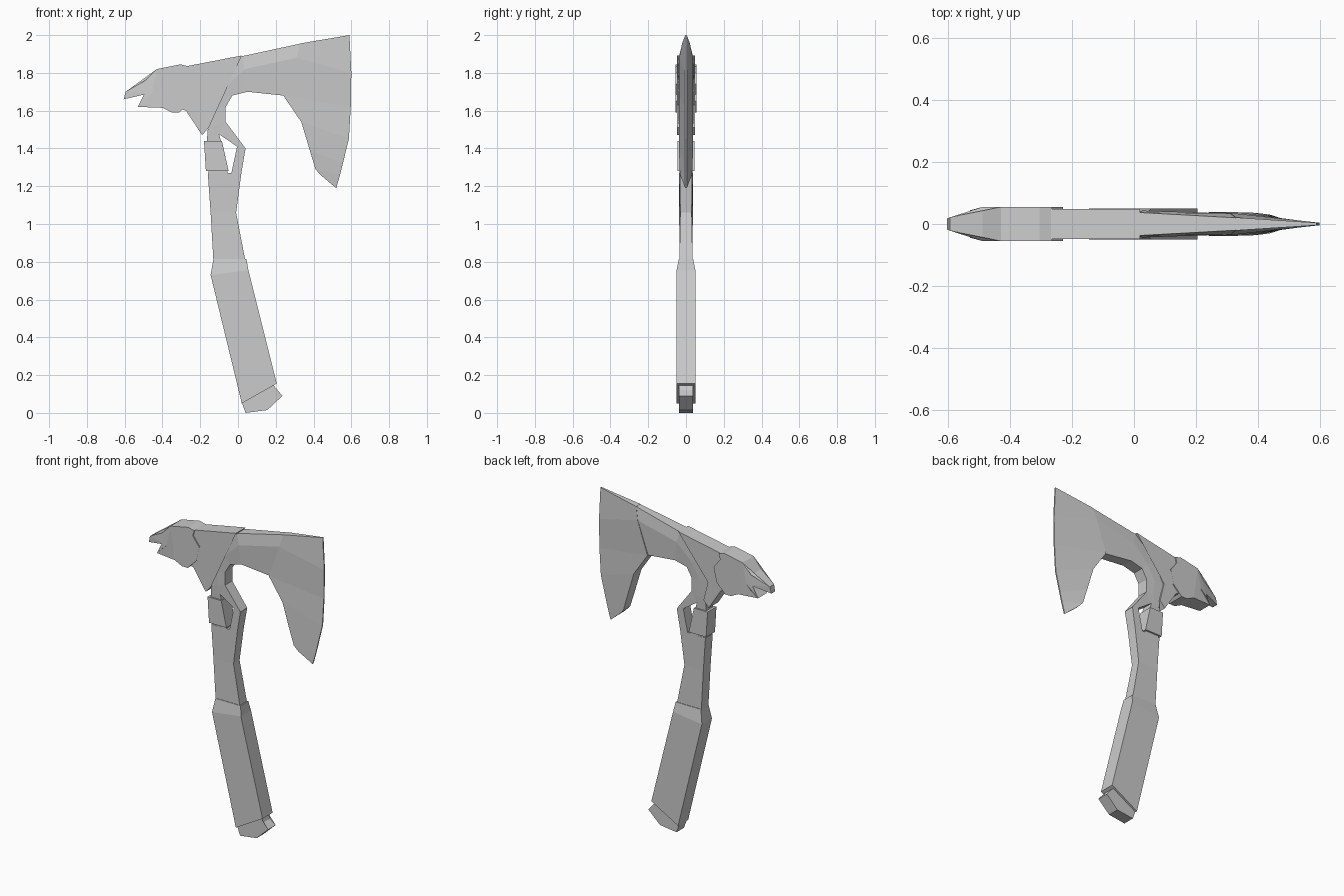
import bpy, bmesh


def finish(name, bm):
    bmesh.ops.remove_doubles(bm, verts=bm.verts, dist=0.0001)
    bmesh.ops.recalc_face_normals(bm, faces=bm.faces)
    me = bpy.data.meshes.new(name)
    bm.to_mesh(me)
    bm.free()
    ob = bpy.data.objects.new(name, me)
    bpy.context.collection.objects.link(ob)
    return ob


def plate(name, outline, half):
    """Closed x,z outline mirrored across y; half(x, z) gives half thickness."""
    bm = bmesh.new()
    front = [bm.verts.new((x, -half(x, z), z)) for x, z in outline]
    back = [bm.verts.new((x, half(x, z), z)) for x, z in outline]
    n = len(outline)
    caps = [bm.faces.new(front), bm.faces.new(back[::-1])]
    for i in range(n):
        j = (i + 1) % n
        bm.faces.new((front[i], back[i], back[j], front[j]))
    bmesh.ops.triangulate(bm, faces=caps)
    return finish(name, bm)


def strip(name, rows):
    """Rows of (x, z, half thickness) points, skinned on both sides and closed."""
    bm = bmesh.new()
    front = [[bm.verts.new((x, -y, z)) for x, z, y in r] for r in rows]
    back = [[bm.verts.new((x, y, z)) for x, z, y in r] for r in rows]
    m, n = len(rows), len(rows[0])
    for i in range(m - 1):
        for j in range(n - 1):
            for g in (front, back):
                bm.faces.new((g[i][j], g[i + 1][j], g[i + 1][j + 1], g[i][j + 1]))
        for j in (0, n - 1):
            bm.faces.new((front[i][j], front[i + 1][j], back[i + 1][j], back[i][j]))
    for i in (0, m - 1):
        for j in range(n - 1):
            bm.faces.new((front[i][j], front[i][j + 1], back[i][j + 1], back[i][j]))
    return finish(name, bm)


# Pommel and grip
plate("pommel", [(0.02, 0.055), (0.04, 0), (0.155, 0.015), (0.235, 0.09),
                 (0.195, 0.12), (0.185, 0.15)], lambda x, z: 0.037)
strip("grip", [[(0.02, 0.05, .05), (0.205, 0.155, .05)],
               [(-0.145, 0.73, .05), (0.055, 0.755, .05)],
               [(-0.13, 0.815, .038), (0.045, 0.815, .038)]])

# Shaft with two prongs around the opening
strip("shaft", [[(-0.13, 0.80, .035), (0.04, 0.80, .035)],
                [(-0.145, 1.06, .036), (-0.01, 1.06, .03)],
                [(-0.16, 1.27, .036), (0.018, 1.27, .032)]])
strip("front_prong", [[(-0.035, 1.27, .034), (0.018, 1.27, .032)],
                      [(-0.005, 1.41, .034), (0.04, 1.40, .034)],
                      [(-0.10, 1.475, .036), (-0.065, 1.54, .036)]])
strip("rear_prong", [[(-0.155, 1.27, .034), (-0.055, 1.27, .034)],
                     [(-0.165, 1.44, .034), (-0.09, 1.44, .034)],
                     [(-0.16, 1.50, .036), (-0.10, 1.475, .036)]])
plate("binding", [(-0.18, 1.44), (-0.085, 1.44), (-0.05, 1.28), (-0.17, 1.28)],
      lambda x, z: 0.044)

# Neck curving into the arm that carries the blade
strip("neck_arm", [[(-0.16, 1.47, .036), (-0.13, 1.472, .036), (-0.10, 1.475, .036)],
                   [(-0.16, 1.51, .038), (-0.11, 1.525, .038), (-0.065, 1.54, .036)],
                   [(-0.19, 1.63, .04), (-0.12, 1.625, .04), (-0.065, 1.62, .036)],
                   [(-0.12, 1.77, .04), (-0.07, 1.72, .04), (-0.03, 1.68, .036)],
                   [(0.02, 1.888, .037), (0.035, 1.82, .043), (0.05, 1.70, .036)],
                   [(0.33, 1.955, .02), (0.31, 1.88, .034), (0.24, 1.68, .032)]])

# Wedge blade: thick back, thin cutting edge
strip("blade", [[(0.33, 1.956, .021), (0.59, 2.0, .004)],
                [(0.31, 1.88, .036), (0.60, 1.80, .004)],
                [(0.24, 1.68, .038), (0.597, 1.62, .004)],
                [(0.335, 1.54, .038), (0.587, 1.45, .004)],
                [(0.38, 1.39, .037), (0.555, 1.32, .004)],
                [(0.41, 1.29, .034), (0.54, 1.26, .004)],
                [(0.44, 1.257, .030), (0.52, 1.19, .004)]])

# Collar wrapping the neck, tapering to a point below
plate("collar", [(-0.31, 1.828), (0.02, 1.892), (-0.11, 1.77), (-0.185, 1.63),
                 (-0.155, 1.51), (-0.19, 1.47), (-0.275, 1.60), (-0.31, 1.61)],
      lambda x, z: 0.048)

# Bird head with open beak and jagged feather edge
plate("bird_head", [(-0.305, 1.845), (-0.43, 1.82), (-0.49, 1.76), (-0.595, 1.70),
                    (-0.605, 1.66), (-0.455, 1.695), (-0.49, 1.66), (-0.53, 1.62),
                    (-0.40, 1.615), (-0.35, 1.59), (-0.31, 1.59), (-0.25, 1.65),
                    (-0.285, 1.685), (-0.23, 1.74), (-0.275, 1.80), (-0.265, 1.835)],
      lambda x, z: min(0.055, 0.018 + (x + 0.605) * 0.35))
